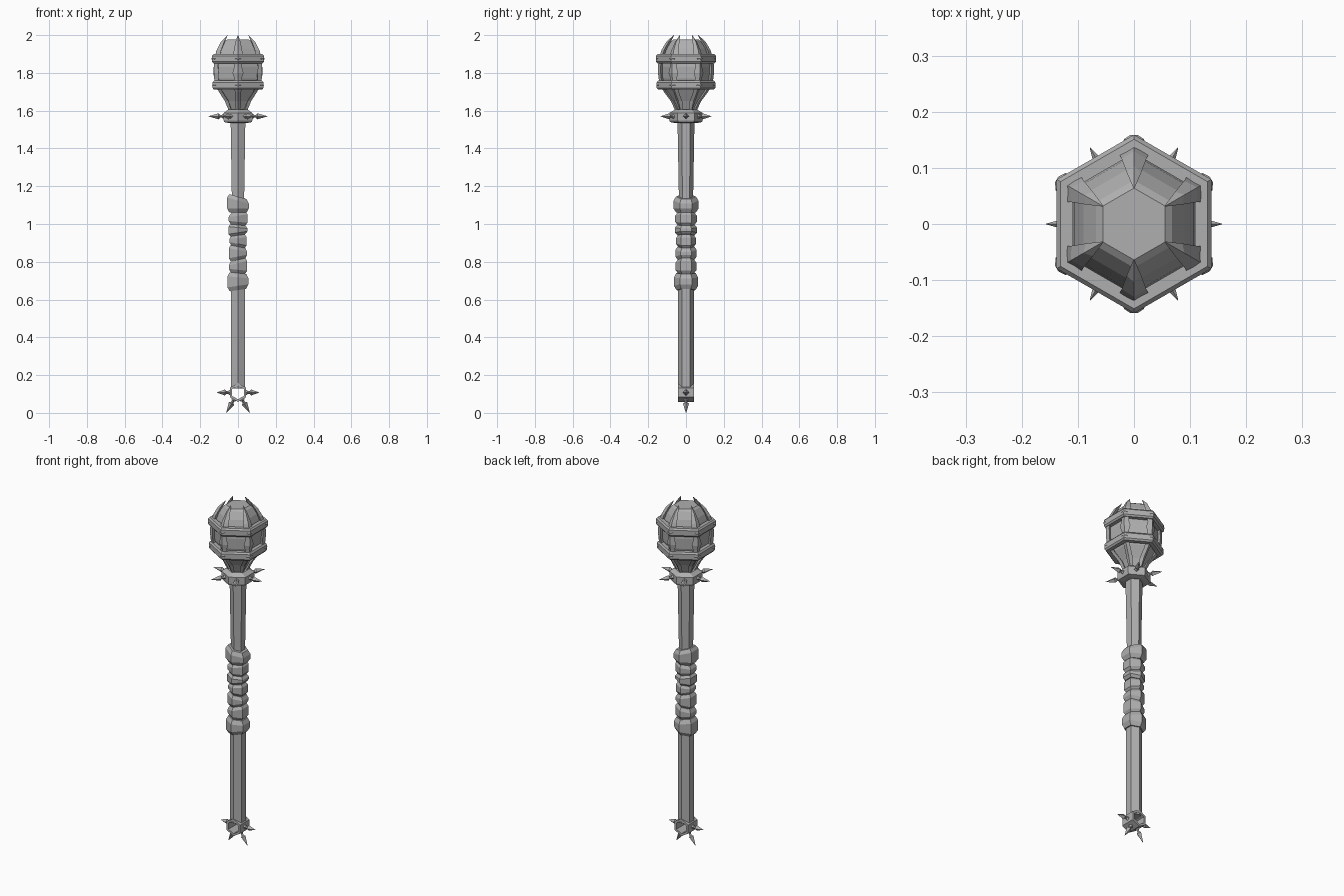
import bpy, bmesh, math
from mathutils import Vector, Matrix

cube = bpy.data.objects.get("Cube")
if cube:
    bpy.data.objects.remove(cube)

grey = bpy.data.materials.new("iron grey")
grey.use_nodes = True
colour = (0.43, 0.43, 0.43, 1)
grey.diffuse_color = colour
grey.node_tree.nodes["Principled BSDF"].inputs["Base Color"].default_value = colour


def build(name, rings, closed=False, matrix=Matrix()):
    """Skin a list of rings of points; cap the ends or join them in a loop."""
    bm = bmesh.new()
    loops = [[bm.verts.new(matrix @ Vector(p)) for p in ring] for ring in rings]
    n = len(loops[0])
    pairs = list(zip(loops, loops[1:]))
    if closed:
        pairs.append((loops[-1], loops[0]))
    else:
        bm.faces.new(loops[0])
        bm.faces.new(loops[-1])
    for a, b in pairs:
        for i in range(n):
            j = (i + 1) % n
            bm.faces.new((a[i], a[j], b[j], b[i]))
    bmesh.ops.recalc_face_normals(bm, faces=bm.faces)
    mesh = bpy.data.meshes.new(name)
    bm.to_mesh(mesh)
    bm.free()
    mesh.materials.append(grey)
    obj = bpy.data.objects.new(name, mesh)
    bpy.context.collection.objects.link(obj)
    return obj


def turned(name, profile, sides=6, closed=False, matrix=Matrix()):
    """Turn a profile of (radius, height, slope along x) into a faceted solid."""
    rings = []
    for r, z, *slope in profile:
        tilt = slope[0] if slope else 0
        ring = []
        for i in range(sides):
            a = math.pi / 2 + i * math.tau / sides
            x = r * math.cos(a)
            ring.append((x, r * math.sin(a), z + tilt * x))
        rings.append(ring)
    return build(name, rings, closed, matrix)


def aim(origin, direction):
    return Matrix.Translation(origin) @ Vector(direction).to_track_quat('Z', 'Y').to_matrix().to_4x4()


def spike(name, origin, direction, length):
    turned(name, [(0.014, -0.01), (0.012, 0.004), (0.007, 0.009), (0.007, 0.018),
                  (0.016, 0.026), (0.0005, length)], 4, matrix=aim(origin, direction))


# Shaft
turned("shaft", [(0.043, 0.13), (0.043, 0.65), (0.038, 1.16), (0.045, 1.55)])

# Grip wraps: bottom, top, radius, bottom slope, top slope
wraps = [(0.65, 0.74, 0.064, 0.15, -0.1), (0.74, 0.81, 0.056, -0.1, 0.25),
         (0.81, 0.88, 0.056, 0.2, -0.2), (0.88, 0.94, 0.053, -0.2, 0.1),
         (0.94, 0.995, 0.058, 0.15, -0.1), (0.995, 1.06, 0.057, -0.1, 0.15),
         (1.06, 1.145, 0.066, 0.0, -0.28)]
for k, (low, high, r, s, t) in enumerate(wraps):
    d = (high - low) * 0.25
    turned(f"grip_wrap_{k + 1}", [(r * 0.78, low, s), (r, low + d, s),
                                  (r, high - d, t), (r * 0.8, high, t)])

# Pommel ring with its hole facing front, and four spikes
ring_centre = Vector((0, 0, 0.108))
turned("pommel_ring", [(0.036, -0.043), (0.05, -0.043), (0.05, 0.043), (0.036, 0.043)],
       closed=True, matrix=Matrix.Translation(ring_centre) @ Matrix.Rotation(math.pi / 2, 4, 'X'))
for degrees, tip in ((0, 0.112), (180, 0.112), (240, 0.125), (300, 0.125)):
    a = math.radians(degrees)
    way = Vector((math.cos(a), 0, math.sin(a)))
    spike("pommel_spike", ring_centre + way * 0.043, way, tip - 0.043)

# Collar with six spikes
turned("collar", [(0.06, 1.535), (0.085, 1.54), (0.088, 1.55), (0.088, 1.588), (0.06, 1.605)])
for i in range(6):
    a = i * math.pi / 3
    way = Vector((math.cos(a), math.sin(a), 0))
    spike("collar_spike", way * 0.076 + Vector((0, 0, 1.57)), way, 0.081)

# Head core
turned("head_core", [(0.035, 1.59), (0.065, 1.65), (0.105, 1.71), (0.127, 1.77),
                     (0.13, 1.83), (0.123, 1.88), (0.104, 1.93), (0.078, 1.968), (0.064, 1.978)])

# Bands around the head, with a stud on each corner
for name, z, r in (("lower_band", 1.735, 0.155), ("upper_band", 1.875, 0.159)):
    turned(name, [(r - 0.033, z - 0.024), (r - 0.008, z - 0.024), (r, z - 0.015),
                  (r, z + 0.015), (r - 0.008, z + 0.024), (r - 0.033, z + 0.024)], closed=True)
    for i in range(6):
        a = math.pi / 6 + i * math.pi / 3
        way = Vector((math.cos(a), math.sin(a), 0))
        turned("band_stud", [(0.02, -0.012), (0.018, 0), (0.006, 0.008)], 4,
               matrix=aim(way * (r - 0.008) + Vector((0, 0, z)), way))

# Jagged ribs ending in claws: radius, height, half width, half depth
rib = [(0.042, 1.59, 0.009, 0.01), (0.068, 1.65, 0.017, 0.012), (0.105, 1.70, 0.016, 0.012),
       (0.124, 1.735, 0.028, 0.013), (0.131, 1.77, 0.019, 0.014), (0.134, 1.80, 0.029, 0.014),
       (0.134, 1.835, 0.019, 0.014), (0.13, 1.875, 0.029, 0.014), (0.116, 1.92, 0.022, 0.014),
       (0.092, 1.965, 0.013, 0.012), (0.064, 2.0, 0.001, 0.001)]
sections = [[(r + d, 0, z), (r, w, z), (r - d, 0, z), (r, -w, z)] for r, z, w, d in rib]
for i in range(6):
    build("head_rib", sections, matrix=Matrix.Rotation(math.pi / 6 + i * math.pi / 3, 4, 'Z'))
